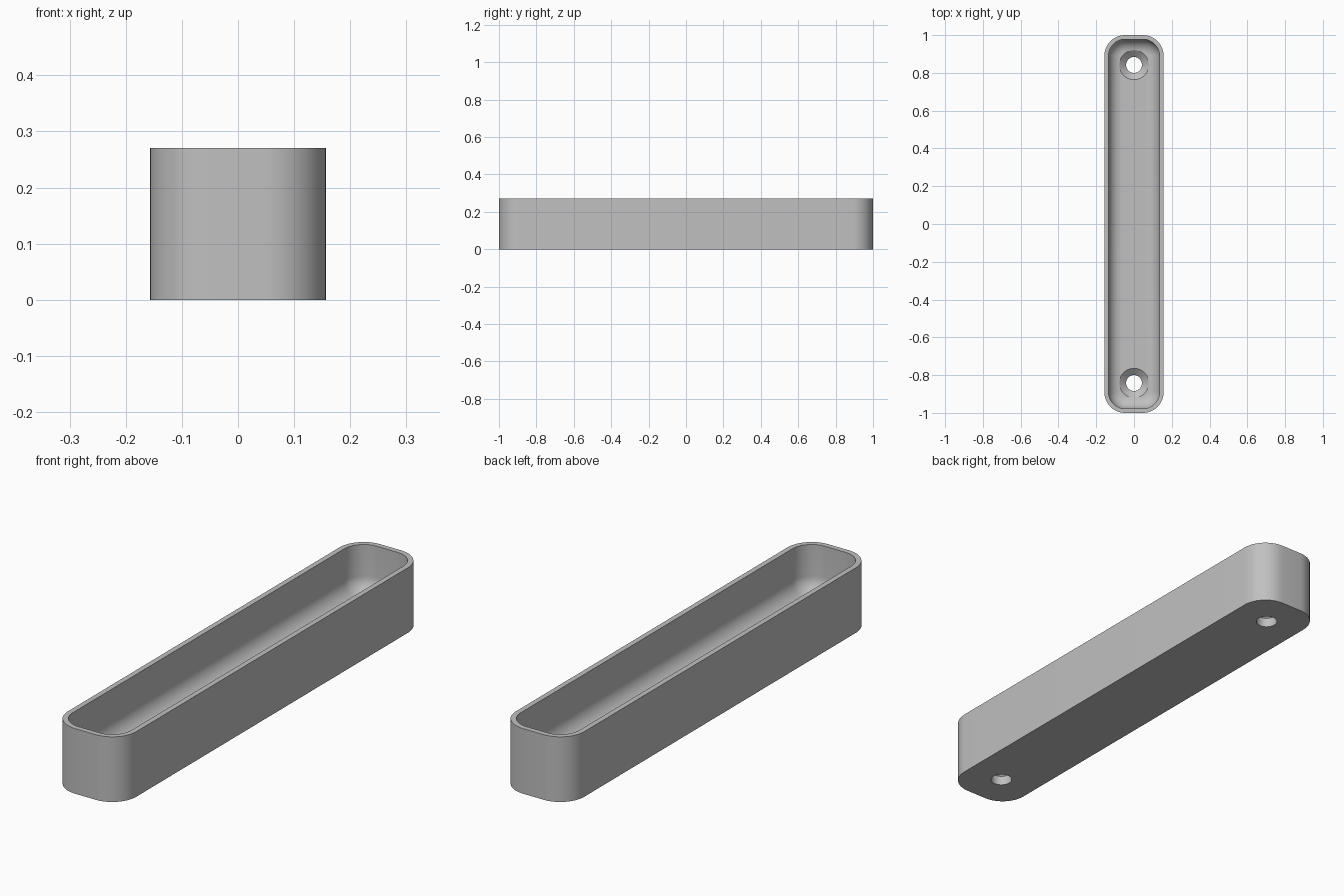
import bpy
import bmesh
import math

cube = bpy.data.objects.get("Cube")
if cube:
    bpy.data.objects.remove(cube, do_unlink=True)

HALF_X, HALF_Y, HEIGHT = 0.157, 1.0, 0.27
CORNER, WALL, FLOOR, FILLET = 0.11, 0.022, 0.07, 0.07
HOLE_Y, HOLE_R, SINK_R, SINK_DEPTH = 0.842, 0.042, 0.078, 0.03

grey = bpy.data.materials.new("plain grey")
grey.use_nodes = True
grey.diffuse_color = (0.53, 0.53, 0.53, 1)
grey.node_tree.nodes["Principled BSDF"].inputs["Base Color"].default_value = grey.diffuse_color


def rounded_ring(bm, inset, z, steps=12):
    """Rounded rectangle loop, moved inwards by inset."""
    r = CORNER - inset
    ring = []
    for i, (sx, sy) in enumerate([(1, 1), (-1, 1), (-1, -1), (1, -1)]):
        for k in range(steps + 1):
            a = math.pi / 2 * (i + k / steps)
            ring.append(bm.verts.new((sx * (HALF_X - CORNER) + r * math.cos(a),
                                      sy * (HALF_Y - CORNER) + r * math.sin(a), z)))
    return ring


def circle_ring(bm, y, r, z, steps=40):
    return [bm.verts.new((r * math.cos(math.tau * k / steps),
                          y + r * math.sin(math.tau * k / steps), z)) for k in range(steps)]


def loft(bm, rings):
    """Skin a stack of rings and cap both ends."""
    for a, b in zip(rings, rings[1:]):
        for k in range(len(a)):
            n = (k + 1) % len(a)
            bm.faces.new((a[k], a[n], b[n], b[k]))
    bm.faces.new(rings[0][::-1])
    bm.faces.new(rings[-1])


def make_object(name, bm):
    bmesh.ops.recalc_face_normals(bm, faces=bm.faces)
    mesh = bpy.data.meshes.new(name)
    bm.to_mesh(mesh)
    bm.free()
    mesh.materials.append(grey)
    obj = bpy.data.objects.new(name, mesh)
    bpy.context.collection.objects.link(obj)
    return obj


# Tray shell: outer wall, flat rim, inner wall, rounded floor edge
bm = bmesh.new()
rings = [rounded_ring(bm, 0, 0), rounded_ring(bm, 0, HEIGHT), rounded_ring(bm, WALL, HEIGHT)]
for k in range(11):
    a = math.pi / 2 * k / 10
    rings.append(rounded_ring(bm, WALL + FILLET * (1 - math.cos(a)),
                              FLOOR + FILLET * (1 - math.sin(a))))
loft(bm, rings)
tray = make_object("tray", bm)

# Countersunk screw holes through the floor
bm = bmesh.new()
for y in (-HOLE_Y, HOLE_Y):
    loft(bm, [circle_ring(bm, y, HOLE_R, -0.05),
              circle_ring(bm, y, HOLE_R, FLOOR - SINK_DEPTH),
              circle_ring(bm, y, SINK_R, FLOOR),
              circle_ring(bm, y, SINK_R, HEIGHT - 0.05)])
cutter = make_object("screw_hole_cutter", bm)
cutter.hide_render = True

bpy.ops.object.select_all(action="DESELECT")
tray.select_set(True)
bpy.context.view_layer.objects.active = tray
cut = tray.modifiers.new("screw holes", "BOOLEAN")
cut.operation = "DIFFERENCE"
cut.solver = "EXACT"
cut.object = cutter
bpy.ops.object.modifier_apply(modifier=cut.name)
bpy.data.objects.remove(cutter, do_unlink=True)

bpy.ops.object.shade_smooth_by_angle(angle=math.radians(30))
